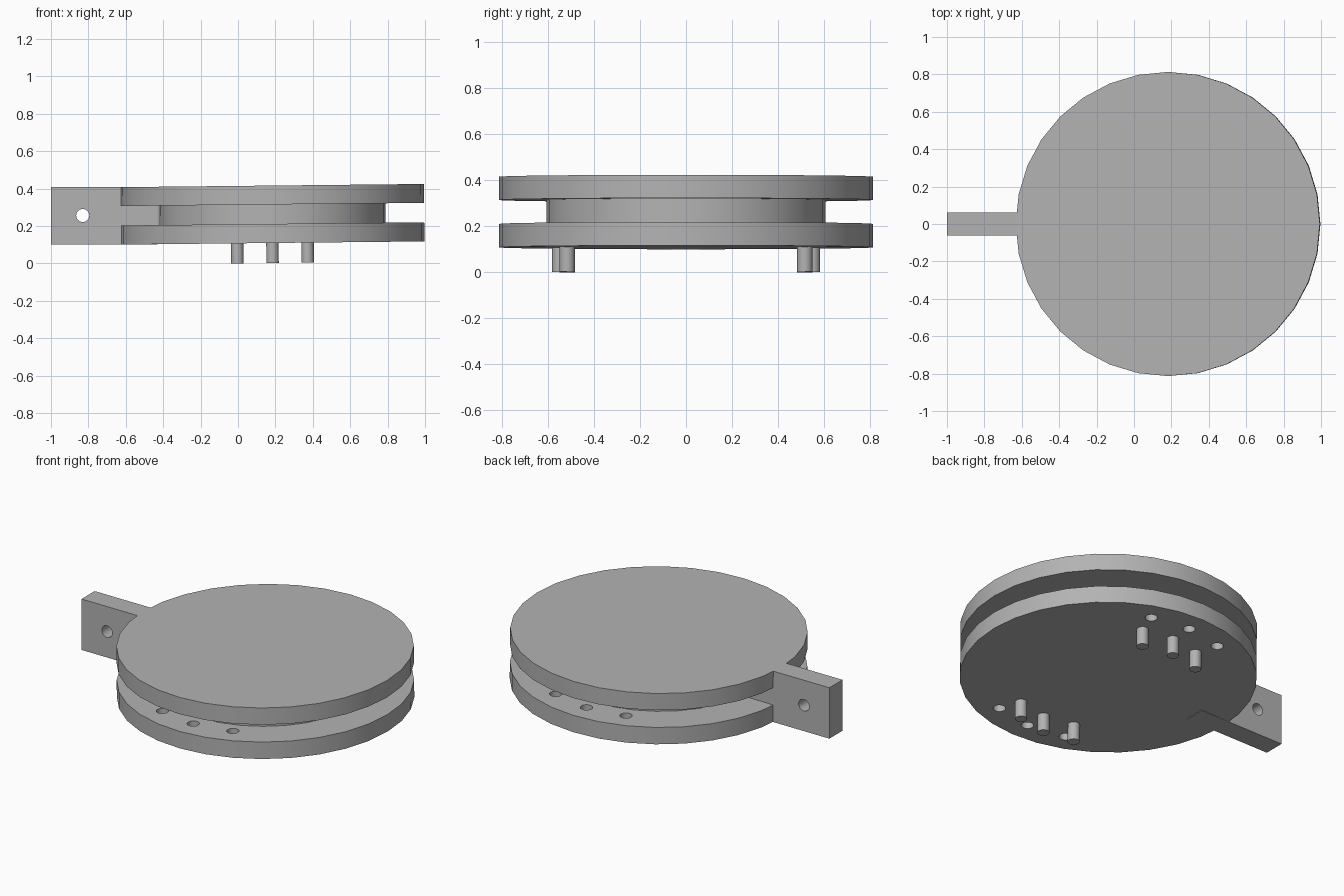
import bpy
from math import radians, sin, cos
from mathutils import Matrix

if "Cube" in bpy.data.objects:
    bpy.data.objects.remove(bpy.data.objects["Cube"], do_unlink=True)

GREY = (0.45, 0.45, 0.45, 1.0)
grey = bpy.data.materials.new("plain_grey")
grey.use_nodes = True
grey.diffuse_color = GREY
grey.node_tree.nodes["Principled BSDF"].inputs["Base Color"].default_value = GREY

CENTRE_X = 0.185
# The round parts lean up very slightly toward +x
LEAN = (Matrix.Translation((CENTRE_X, 0, 0)) @ Matrix.Rotation(radians(-0.6), 4, "Y")
        @ Matrix.Translation((-CENTRE_X, 0, 0)))


def cylinder(name, radius, z0, z1, x=CENTRE_X, y=0.0, lean=True):
    bpy.ops.mesh.primitive_cylinder_add(vertices=32, radius=radius, depth=z1 - z0,
                                        location=(x, y, (z0 + z1) / 2))
    obj = bpy.context.object
    obj.name = name
    # Put a vertex on the +x axis and bake the placement into the mesh
    place = Matrix.Translation(obj.location)
    obj.matrix_world = Matrix.Identity(4)
    obj.data.transform(LEAN @ place if lean else place)
    obj.data.materials.append(grey)
    bpy.ops.object.shade_smooth_by_angle(angle=radians(30))
    return obj


def drill(target, cutter):
    mod = target.modifiers.new("hole", "BOOLEAN")
    mod.operation = "DIFFERENCE"
    mod.solver = "EXACT"
    mod.object = cutter
    bpy.context.view_layer.objects.active = target
    bpy.ops.object.modifier_apply(modifier=mod.name)
    bpy.data.objects.remove(cutter, do_unlink=True)


def ring_points(radius):
    # Three points on the front rim and three on the back rim
    for side, label in ((-1, "front"), (1, "back")):
        for i, step in enumerate((-20, 0, 20), 1):
            a = radians(step)
            yield f"{label}_{i}", CENTRE_X + radius * sin(a), side * radius * cos(a)


# Two plates with a narrower core between them
lower_plate = cylinder("lower_plate", 0.813, 0.109, 0.211)
cylinder("upper_plate", 0.813, 0.315, 0.416)
cylinder("core", 0.607, 0.19, 0.33)

# Holes through the lower plate
for label, x, y in ring_points(0.687):
    drill(lower_plate, cylinder("hole_cutter", 0.034, 0, 0.3, x, y))

# Pins below the lower plate
for label, x, y in ring_points(0.55):
    cylinder("pin_" + label, 0.033, 0.002, 0.13, x, y)

# Flat handle with a cross hole
bpy.ops.mesh.primitive_cube_add(size=1)
handle = bpy.context.object
handle.name = "handle"
handle.data.transform(Matrix.Translation((-0.715, 0, 0.2535)) @ Matrix.Diagonal((0.57, 0.125, 0.307, 1)))
handle.data.materials.append(grey)
cutter = cylinder("handle_cutter", 0.035, -0.2, 0.2, x=0, lean=False)
cutter.data.transform(Matrix.Translation((-0.83, 0, 0.256)) @ Matrix.Rotation(radians(90), 4, "X"))
drill(handle, cutter)
bpy.context.view_layer.objects.active = handle
for obj in bpy.context.selected_objects:
    obj.select_set(False)
for obj in (handle, lower_plate):
    obj.select_set(True)
bpy.ops.object.shade_smooth_by_angle(angle=radians(30))
